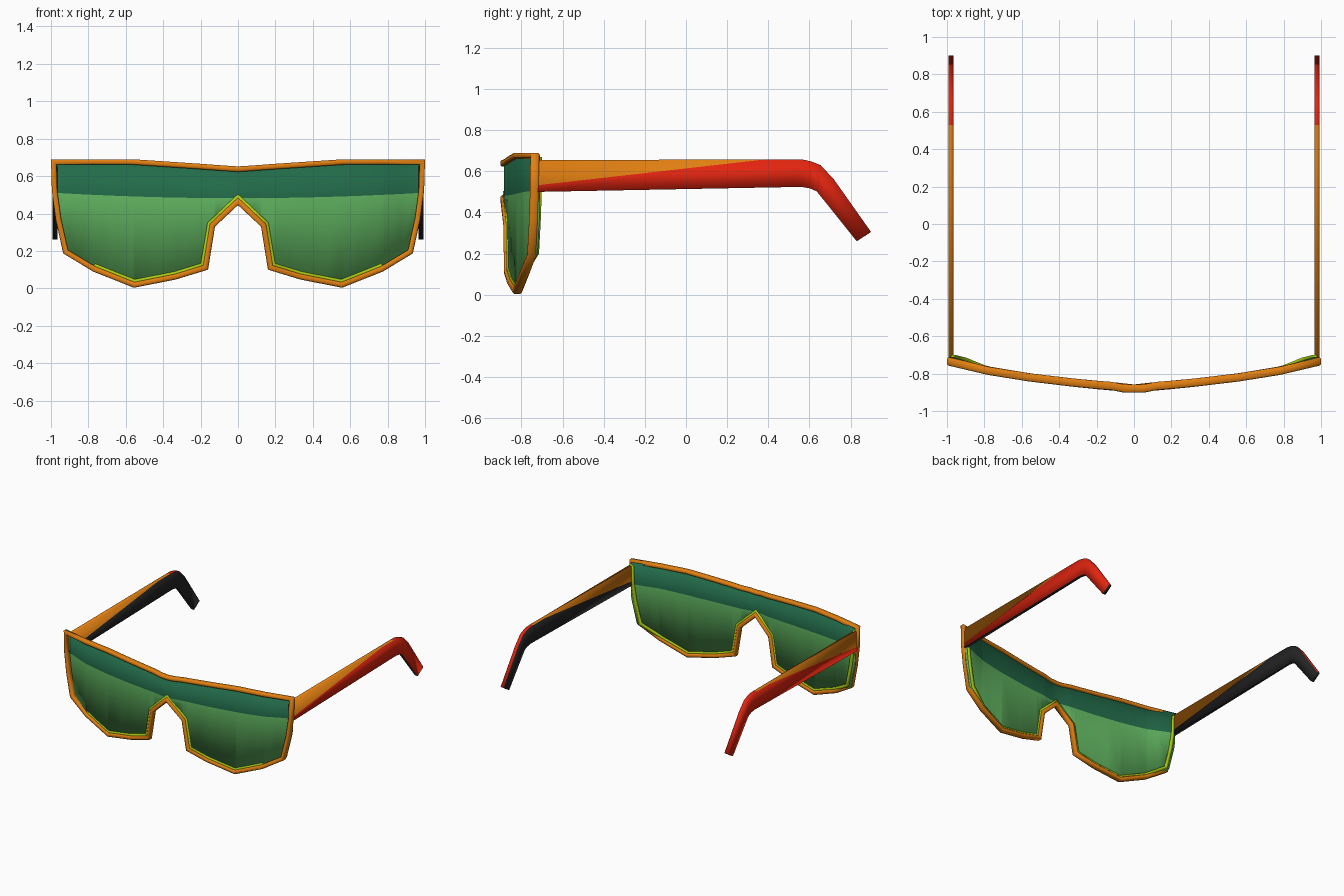
import bpy, bmesh
from mathutils import Vector

if "Cube" in bpy.data.objects:
    bpy.data.objects.remove(bpy.data.objects["Cube"])


def mat(name, r, g, b):
    m = bpy.data.materials.new(name)
    m.diffuse_color = (r, g, b, 1)
    m.use_nodes = True
    m.node_tree.nodes["Principled BSDF"].inputs["Base Color"].default_value = m.diffuse_color
    return m


ORANGE = mat("orange", 0.76, 0.215, 0.006)
RED = mat("red", 0.76, 0.018, 0.005)
BLACK = mat("black", 0.018, 0.018, 0.018)
LIME = mat("lime", 0.40, 0.60, 0.006)
GREEN = mat("lens green", 0.125, 0.48, 0.125)
DARK = mat("dark lens green", 0.016, 0.145, 0.067)


def finish(bm, name, mats):
    me = bpy.data.meshes.new(name)
    bm.to_mesh(me)
    bm.free()
    ob = bpy.data.objects.new(name, me)
    bpy.context.collection.objects.link(ob)
    for m in mats:
        me.materials.append(m)
    for p in me.polygons:
        p.use_smooth = True
    return ob


def interp(pts, x):
    for (x0, v0), (x1, v1) in zip(pts, pts[1:]):
        if x <= x1:
            return v0 + (v1 - v0) * (x - x0) / (x1 - x0)
    return pts[-1][1]


# Outline of the front (right half, clockwise from the top centre)
TOP = [(0, .652), (.05, .655), (.12, .66), (.2, .666), (.35, .676), (.56, .69), (.78, .69), (1, .69)]
LOW = [(.995, .52), (.975, .37), (.935, .187), (.775, .09), (.556, .003),
       (.33, .048), (.16, .10), (.123, .33), (0, .445)]
WRAP = [(0, -.88), (.05, -.88), (.12, -.866), (.2, -.86), (.35, -.845),
        (.56, -.82), (.78, -.785), (1, -.735)]


def frame_y(x):
    return interp(WRAP, abs(x))


def lens_y(x):
    return frame_y(x) + interp([(0, 0), (.75, 0), (.93, .025), (1, .025)], abs(x))


half = TOP + LOW
loop = half + [(-x, z) for x, z in reversed(half[1:-1])]


def rim(name, profile, yfun, material, first, last):
    """Sweep a (inward offset, depth) profile along the outline."""
    bm = bmesh.new()
    n, rings = len(loop), []
    closed = last - first == n
    for i in range(first, last if closed else last + 1):
        p0, p, p1 = (Vector(loop[k % n]) for k in (i - 1, i, i + 1))
        d0, d1 = (p - p0).normalized(), (p1 - p).normalized()
        n0, n1 = Vector((d0.y, -d0.x)), Vector((d1.y, -d1.x))
        m = (n0 + n1) / (1 + n0.dot(n1))
        rings.append([bm.verts.new((p.x + m.x * o, yfun(p.x) + dy, p.y + m.y * o))
                      for o, dy in profile])
    k = len(profile)
    pairs = list(zip(rings, rings[1:]))
    if closed:
        pairs.append((rings[-1], rings[0]))
    else:
        bm.faces.new(rings[0])
        bm.faces.new(rings[-1])
    for a, b in pairs:
        for j in range(k):
            bm.faces.new((a[j], a[(j + 1) % k], b[(j + 1) % k], b[j]))
    bmesh.ops.recalc_face_normals(bm, faces=bm.faces)
    return finish(bm, name, [material])


# Orange frame with chamfered section, and the lime inner edge (not along the top)
w, d, c = .029, .022, .007
rim("frame", [(0, -d + c), (c, -d), (w - c, -d), (w, -d + c),
              (w, d - c), (w - c, d), (c, d), (0, d - c)], frame_y, ORANGE, 0, len(loop))
corner = len(TOP) - 1
rim("lens_edge", [(.02, -.01), (.043, -.01), (.043, .01), (.02, .01)],
    lens_y, LIME, corner, len(loop) - corner)

# Lens: one wrapped sheet in columns, dark band above, light green below
low_fn = list(reversed(LOW))
xs = sorted({x for x, z in TOP + LOW if x < .98} | {.45, .67, .86, .98})
xs = [-x for x in reversed(xs) if x > 0] + xs
bm = bmesh.new()
cols = []
for x in xs:
    a = abs(x)
    zs = (interp(low_fn, a) + .012, .482 + .03 * a * a, interp(TOP, a) - .012)
    cols.append([bm.verts.new((x, lens_y(x), z)) for z in zs])
for a, b in zip(cols, cols[1:]):
    for r in range(2):
        f = bm.faces.new((a[r], b[r], b[r + 1], a[r + 1]))
        f.material_index = r
lens = finish(bm, "lens", [GREEN, DARK])
sol = lens.modifiers.new("thickness", "SOLIDIFY")
sol.thickness = .01
sol.offset = 0

# Temples: side profile stations (top and bottom edge), cut along the colour diagonal
UPPER = [(-.73, .655), (.53, .658), (.57, .657), (.61, .648), (.655, .63), (.72, .56), (.90, .305)]
LOWER = [(-.73, .50), (.53, .524), (.565, .524), (.60, .518), (.635, .503), (.67, .46), (.83, .26)]


def diagonal(y):
    return .535 + (y + .7) * .1132


def temple(name, side):
    bm = bmesh.new()
    rings = []
    for (yu, zu), (yl, zl) in zip(UPPER, LOWER):
        rings.append([bm.verts.new((side * x, y, z)) for x, y, z in
                      ((.966, yu, zu), (.992, yu, zu), (.992, yl, zl), (.966, yl, zl))])
    for a, b in zip(rings, rings[1:]):
        for j in range(4):
            bm.faces.new((a[j], a[(j + 1) % 4], b[(j + 1) % 4], b[j]))
    bm.faces.new(rings[0])
    bm.faces.new(rings[-1])
    bmesh.ops.bisect_plane(bm, geom=bm.verts[:] + bm.edges[:] + bm.faces[:],
                           plane_co=(0, -.7, .535), plane_no=(0, -.1132, 1))
    bmesh.ops.recalc_face_normals(bm, faces=bm.faces)
    for f in bm.faces:
        ctr, n = f.calc_center_median(), f.normal
        if abs(n.x) > .5:
            # sides: orange wedge, else red outside and black inside
            if ctr.z > diagonal(ctr.y):
                f.material_index = 0
            else:
                f.material_index = 1 if n.x * side > 0 else 2
        elif n.z > .3:
            f.material_index = 0 if ctr.y < .53 else 1
        else:
            f.material_index = 2
    finish(bm, name, [ORANGE, RED, BLACK])


temple("right_temple", 1)
temple("left_temple", -1)
